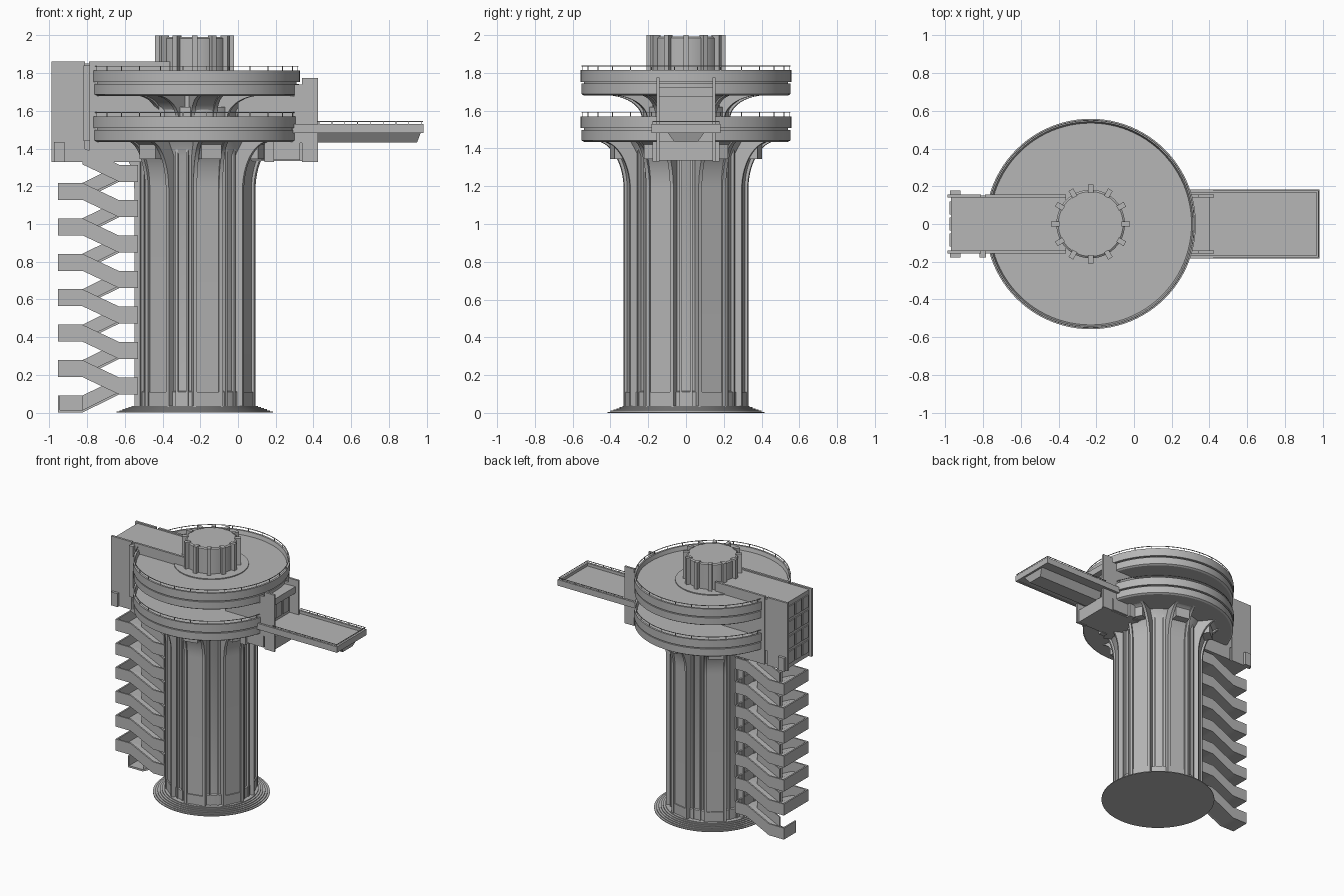
import bpy, bmesh, math
from mathutils import Matrix, Vector

cube = bpy.data.objects.get("Cube")
if cube:
    bpy.data.objects.remove(cube, do_unlink=True)

AXIS = -0.23          # x of the tower axis
FLARES = 7

grey = bpy.data.materials.new("concrete_grey")
grey.use_nodes = True
grey.diffuse_color = (0.47, 0.47, 0.47, 1)
grey.node_tree.nodes["Principled BSDF"].inputs["Base Color"].default_value = (0.47, 0.47, 0.47, 1)


def finish(bm, name, x=0.0):
    bmesh.ops.recalc_face_normals(bm, faces=bm.faces)
    mesh = bpy.data.meshes.new(name)
    bm.to_mesh(mesh)
    bm.free()
    obj = bpy.data.objects.new(name, mesh)
    bpy.context.collection.objects.link(obj)
    obj.location.x = x
    mesh.materials.append(grey)
    bpy.ops.object.select_all(action="DESELECT")
    obj.select_set(True)
    bpy.context.view_layer.objects.active = obj
    bpy.ops.object.shade_smooth_by_angle(angle=math.radians(30))
    return obj


def box(bm, x0, x1, y0, y1, z0, z1, turn=0.0):
    size = Matrix.Diagonal((x1 - x0, y1 - y0, z1 - z0, 1))
    mid = Matrix.Translation(((x0 + x1) / 2, (y0 + y1) / 2, (z0 + z1) / 2))
    bmesh.ops.create_cube(bm, size=1, matrix=Matrix.Rotation(turn, 4, "Z") @ mid @ size)


def prism(bm, profile, y0, y1, turn=0.0):
    """Extrude an (x, z) outline along y, then turn it about z."""
    rot = Matrix.Rotation(turn, 3, "Z")
    a, b = ([bm.verts.new(rot @ Vector((x, y, z))) for x, z in profile] for y in (y0, y1))
    bm.faces.new(a)
    bm.faces.new(b)
    n = len(a)
    for i in range(n):
        j = (i + 1) % n
        bm.faces.new((a[i], a[j], b[j], b[i]))


def lathe(name, profile, closed=False, steps=96):
    bm = bmesh.new()
    vs = [bm.verts.new((r, 0, z)) for r, z in profile]
    pairs = list(zip(vs, vs[1:])) + ([(vs[-1], vs[0])] if closed else [])
    es = [bm.edges.new(p) for p in pairs]
    bmesh.ops.spin(bm, geom=vs + es, axis=(0, 0, 1), cent=(0, 0, 0),
                   angle=math.tau, steps=steps)
    bmesh.ops.remove_doubles(bm, verts=bm.verts, dist=0.0002)
    return finish(bm, name, AXIS)


def around(count, offset=0.0):
    return [math.tau * (i + offset) / count for i in range(count)]


def flare(r0, z0, zb, reach, rise, inner):
    """Straight pilaster that sweeps outward in a quarter ellipse."""
    curve = [(r0 + reach * (1 - math.cos(t)), zb + rise * math.sin(t))
             for t in (math.pi / 2 * i / 14 for i in range(15))]
    return [(inner, z0), (r0, z0)] + curve + [(inner, zb + rise)]


# Stepped round base
steps = [(0, 0)]
for i in range(6):
    r, z = 0.415 - 0.016 * i, 0.006 * i
    steps += [(r, z), (r, z + 0.006)]
lathe("base", steps + [(0, 0.036)])

# Column core with plinth and neck rings
lathe("column_core", [(0, 0.03), (0.3, 0.03), (0.3, 0.11), (0.288, 0.115),
                      (0.288, 1.36), (0.33, 1.44), (0, 1.44)])

# Flaring pilasters with paired edge ridges and capital blocks
bm = bmesh.new()
for a in around(FLARES, 0.5):
    prism(bm, flare(0.306, 0.03, 1.19, 0.15, 0.25, 0.25), -0.06, 0.06, a)
    for s in (-1, 1):
        prism(bm, flare(0.32, 0.03, 1.18, 0.16, 0.26, 0.25), s * 0.07 - 0.01, s * 0.07 + 0.01, a)
    box(bm, 0.3, 0.4, -0.055, 0.055, 1.345, 1.44, a)
    box(bm, 0.28, 0.314, -0.06, 0.06, 0.03, 0.11, a)
finish(bm, "pilasters", AXIS)

# Slim rib pairs in the recesses
bm = bmesh.new()
for a in around(FLARES):
    for s in (-1, 1):
        box(bm, 0.27, 0.306, s * 0.028 - 0.006, s * 0.028 + 0.006, 0.03, 1.44, a)
finish(bm, "recess_ribs", AXIS)

# Two round decks, each with a grooved rim, a sunken floor and a railing
for name, z in (("lower", 1.435), ("upper", 1.68)):
    rim = [(0.1, 0), (0.54, 0), (0.553, 0.008), (0.553, 0.063), (0.54, 0.063), (0.54, 0.073),
           (0.558, 0.073), (0.558, 0.135), (0.543, 0.135), (0.535, 0.105), (0.1, 0.105)]
    lathe(name + "_deck", [(r, z + h) for r, h in rim], closed=True)
    top = z + 0.155
    lathe(name + "_handrail", [(0.548, top), (0.552, top), (0.552, top + 0.004),
                               (0.548, top + 0.004)], closed=True)
    bm = bmesh.new()
    for a in around(28, 0.5):
        box(bm, 0.548, 0.552, -0.002, 0.002, z + 0.13, top + 0.004, a)
    finish(bm, name + "_rail_posts", AXIS)

# Flares carrying the upper deck
bm = bmesh.new()
for a in around(FLARES, 0.5):
    for s in (-1, 1):
        prism(bm, flare(0.225, 1.52, 1.56, 0.2, 0.122, 0.15), s * 0.06 - 0.01, s * 0.06 + 0.01, a)
    prism(bm, flare(0.21, 1.52, 1.56, 0.18, 0.122, 0.15), -0.05, 0.05, a)
finish(bm, "upper_flares", AXIS)
lathe("lower_collar", [(0.1, 1.52), (0.225, 1.52), (0.225, 1.62), (0.1, 1.62)], closed=True)
lathe("upper_collar", [(0.1, 1.77), (0.265, 1.77), (0.265, 1.792), (0.1, 1.792)], closed=True)

# Ribbed drum at the top
lathe("drum", [(0, 1.5), (0.182, 1.5), (0.182, 1.985), (0.172, 1.992), (0, 1.992)], steps=48)
bm = bmesh.new()
for a in around(12):
    box(bm, 0.165, 0.21, -0.014, 0.014, 1.55, 2.0, a)
finish(bm, "drum_ribs", AXIS)

# Lift house with side walls, running back to the drum
bm = bmesh.new()
box(bm, -0.97, -0.36, -0.142, 0.142, 1.335, 1.852)
for s in (-1, 1):
    y0, y1 = sorted((s * 0.14, s * 0.157))
    box(bm, -0.99, -0.812, y0, y1, 1.33, 1.862)
    box(bm, -0.79, -0.36, y0, y1, 1.33, 1.862)
    y0, y1 = sorted((s * 0.14, s * 0.178))
    box(bm, -0.975, -0.92, y0, y1, 1.33, 1.435)
    box(bm, -0.82, -0.785, y0, s * 0.15 if s > 0 else y1, 1.44, 1.84)
finish(bm, "lift_house")

# Raised panels on the outer face of the lift house
bm = bmesh.new()
for row in range(4):
    for col in (-1, 0, 1):
        z = 1.37 + row * 0.118
        box(bm, -0.978, -0.965, col * 0.085 - 0.034, col * 0.085 + 0.034, z, z + 0.095)
finish(bm, "lift_house_panels")

# Gate house opposite, with door recess and side walls
bm = bmesh.new()
box(bm, 0.0, 0.41, -0.14, 0.14, 1.335, 1.436)
box(bm, 0.0, 0.35, -0.14, 0.14, 1.436, 1.72)
box(bm, 0.34, 0.4, -0.14, 0.14, 1.672, 1.722)
for s in (-1, 1):
    y0, y1 = sorted((s * 0.14, s * 0.157))
    box(bm, 0.34, 0.425, y0, y1, 1.33, 1.775)
    box(bm, 0.0, 0.33, y0, y1, 1.34, 1.68)
    box(bm, 0.3, 0.345, y0, y1, 1.43, 1.74)
    y0, y1 = sorted((s * 0.14, s * 0.178))
    box(bm, 0.14, 0.19, y0, y1, 1.33, 1.435)
finish(bm, "gate_house")
bm = bmesh.new()
for col in (-1, 0, 1):
    box(bm, 0.345, 0.357, col * 0.085 - 0.034, col * 0.085 + 0.034, 1.53, 1.66)
finish(bm, "gate_door_panels")

# Landing platform with rim, keel and railing
bm = bmesh.new()
box(bm, 0.29, 0.98, -0.175, 0.175, 1.487, 1.508)
for s in (-1, 1):
    y0, y1 = sorted((s * 0.166, s * 0.182))
    box(bm, 0.29, 0.985, y0, y1, 1.483, 1.53)
box(bm, 0.969, 0.985, -0.17, 0.17, 1.483, 1.53)
finish(bm, "landing_platform")
bm = bmesh.new()
keel = [(-0.1, 1.487), (0.1, 1.487), (0.06, 1.433), (-0.06, 1.433)]
ends = [[bm.verts.new((x + (0.0 if z > 1.45 else -0.02), y, z)) for y, z in keel] for x in (0.40, 0.97)]
for e in ends:
    bm.faces.new(e)
for i in range(4):
    j = (i + 1) % 4
    bm.faces.new((ends[0][i], ends[0][j], ends[1][j], ends[1][i]))
finish(bm, "platform_keel")
bm = bmesh.new()
for s in (-1, 1):
    y = s * 0.176
    box(bm, 0.42, 0.98, y - 0.002, y + 0.002, 1.541, 1.545)
    for i in range(9):
        x = 0.43 + i * 0.068
        box(bm, x - 0.002, x + 0.002, y - 0.002, y + 0.002, 1.525, 1.545)
box(bm, 0.976, 0.98, -0.176, 0.176, 1.541, 1.545)
finish(bm, "platform_railing")

# Zigzag stair: rising inward on the back side, outward on the front side
X_OUT, X_A, X_B, X_IN = -0.955, -0.825, -0.63, -0.53
PITCH, RISE, WALL, FLOOR = 0.188, 0.096, 0.09, 0.014


def band(points, height):
    return points + [(x, z + height) for x, z in reversed(points)]


bm = bmesh.new()
for k in range(7):
    low, mid, high = k * PITCH, k * PITCH + RISE, (k + 1) * PITCH
    for s, outer in ((1, low), (-1, high)):
        path = [(X_OUT, outer), (X_A, outer), (X_B, mid), (X_IN, mid)]
        if s < 0 and k == 6:
            path = path[1:]
        prism(bm, band(path, FLOOR), 0, s * 0.15)
        prism(bm, band(path, WALL), s * 0.14, s * 0.152)
        prism(bm, band([(X_A, outer), (X_B, mid)], WALL), s * 0.008, s * 0.018)
    # end walls of the landings
    box(bm, X_OUT, X_OUT + 0.012, -0.15 if k else 0, 0.15, low, low + WALL)
    box(bm, X_IN - 0.012, X_IN, -0.15, 0.15, mid, mid + WALL)
finish(bm, "zigzag_stair")
